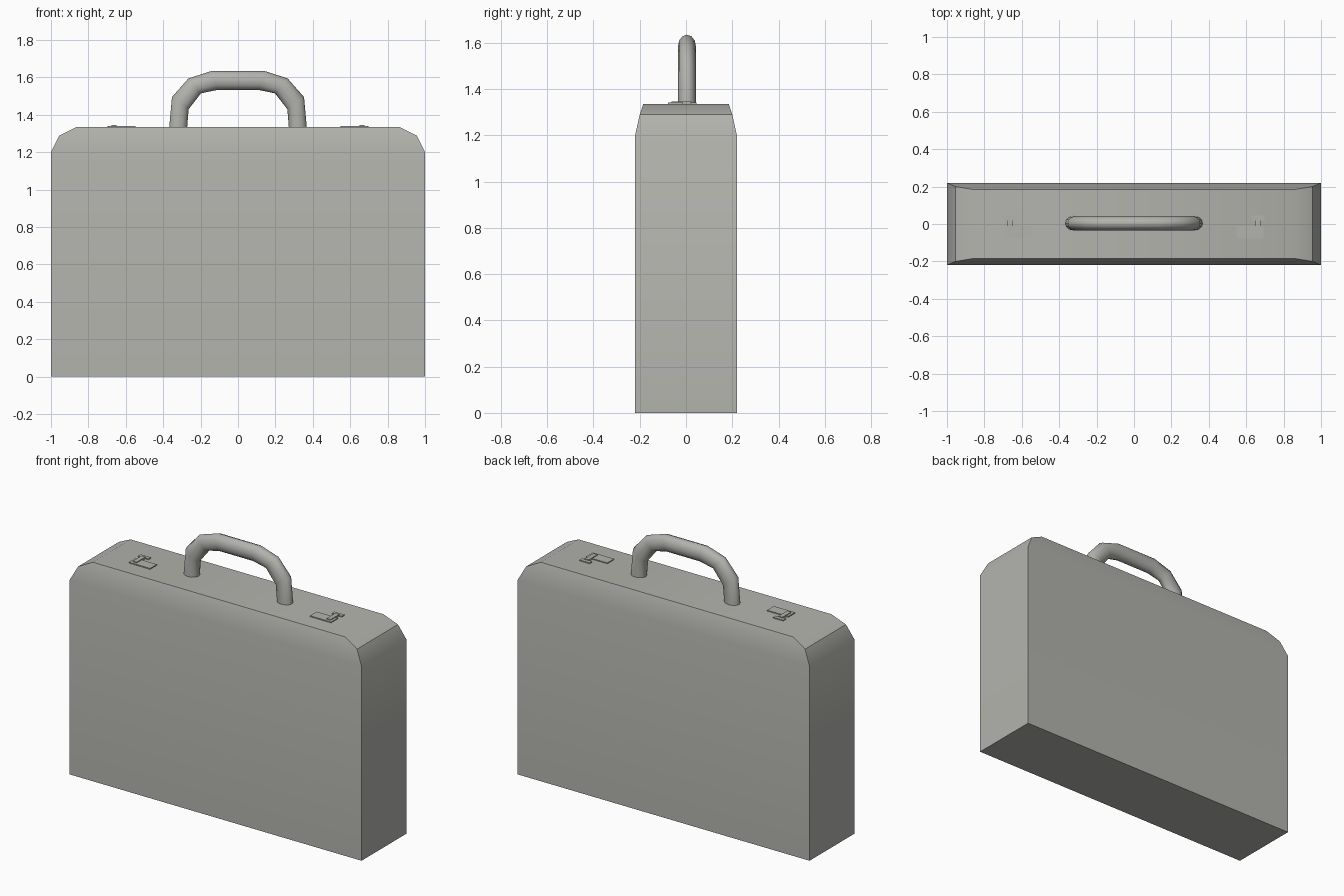
import bpy, bmesh, math

if "Cube" in bpy.data.objects:
    bpy.data.objects.remove(bpy.data.objects["Cube"])

metal_grey = bpy.data.materials.new("warm_grey")
metal_grey.diffuse_color = (0.45, 0.45, 0.42, 1)
metal_grey.use_nodes = True
metal_grey.node_tree.nodes["Principled BSDF"].inputs["Base Color"].default_value = metal_grey.diffuse_color


def finish(name, bm, angle):
    bmesh.ops.recalc_face_normals(bm, faces=bm.faces)
    me = bpy.data.meshes.new(name)
    bm.to_mesh(me)
    bm.free()
    me.materials.append(metal_grey)
    me.shade_smooth()
    me.set_sharp_from_angle(angle=math.radians(angle))
    ob = bpy.data.objects.new(name, me)
    bpy.context.collection.objects.link(ob)
    return ob


def loft(name, rings, angle):
    """Skin a list of closed rings and cap both ends."""
    bm = bmesh.new()
    vs = [[bm.verts.new(p) for p in r] for r in rings]
    n = len(vs[0])
    for a, b in zip(vs, vs[1:]):
        for i in range(n):
            j = (i + 1) % n
            bm.faces.new((a[i], a[j], b[j], b[i]))
    bm.faces.new(vs[0][::-1])
    bm.faces.new(vs[-1])
    return finish(name, bm, angle)


def rect(x0, x1, y0, y1, z):
    return [(x0, y0, z), (x1, y0, z), (x1, y1, z), (x0, y1, z)]


# case body: rectangular rings tapering at the top
body = [(1, 0.22, 0), (1, 0.22, 1.2), (0.955, 0.2, 1.29), (0.865, 0.185, 1.335)]
loft("case_body", [rect(-x, x, -y, y, z) for x, y, z in body], 30)

# handle: oval tube given by outer and inner outline pairs
half = [((0.368, 1.33), (0.272, 1.33)), ((0.353, 1.495), (0.264, 1.43)),
        ((0.265, 1.595), (0.198, 1.515)), ((0.14, 1.635), (0.112, 1.533))]
pairs = [((-o[0], o[1]), (-i[0], i[1])) for o, i in half] + half[::-1]
SIDES = 12
rings = []
for o, i in pairs:
    cx, cz = (o[0] + i[0]) / 2, (o[1] + i[1]) / 2
    hx, hz = (o[0] - i[0]) / 2, (o[1] - i[1]) / 2
    ring = []
    for k in range(SIDES):
        t = 2 * math.pi * k / SIDES
        ring.append((cx + hx * math.cos(t), 0.004 + 0.039 * math.sin(t),
                     cz + hz * math.cos(t)))
    rings.append(ring)
loft("handle", rings, 60)

# latches: plate, lever arm and catch bar on each side
parts = {"latch_plate": (0.547, 0.692, -0.078, -0.012, 1.341),
         "latch_arm": (0.65, 0.677, -0.062, 0.024, 1.346),
         "latch_catch": (0.628, 0.697, 0.02, 0.045, 1.341)}
for s, side in ((-1, "left"), (1, "right")):
    for name, (x0, x1, y0, y1, z) in parts.items():
        loft(f"{name}_{side}", [rect(s * x0, s * x1, y0, y1, 1.33),
                                rect(s * x0, s * x1, y0, y1, z)], 30)
